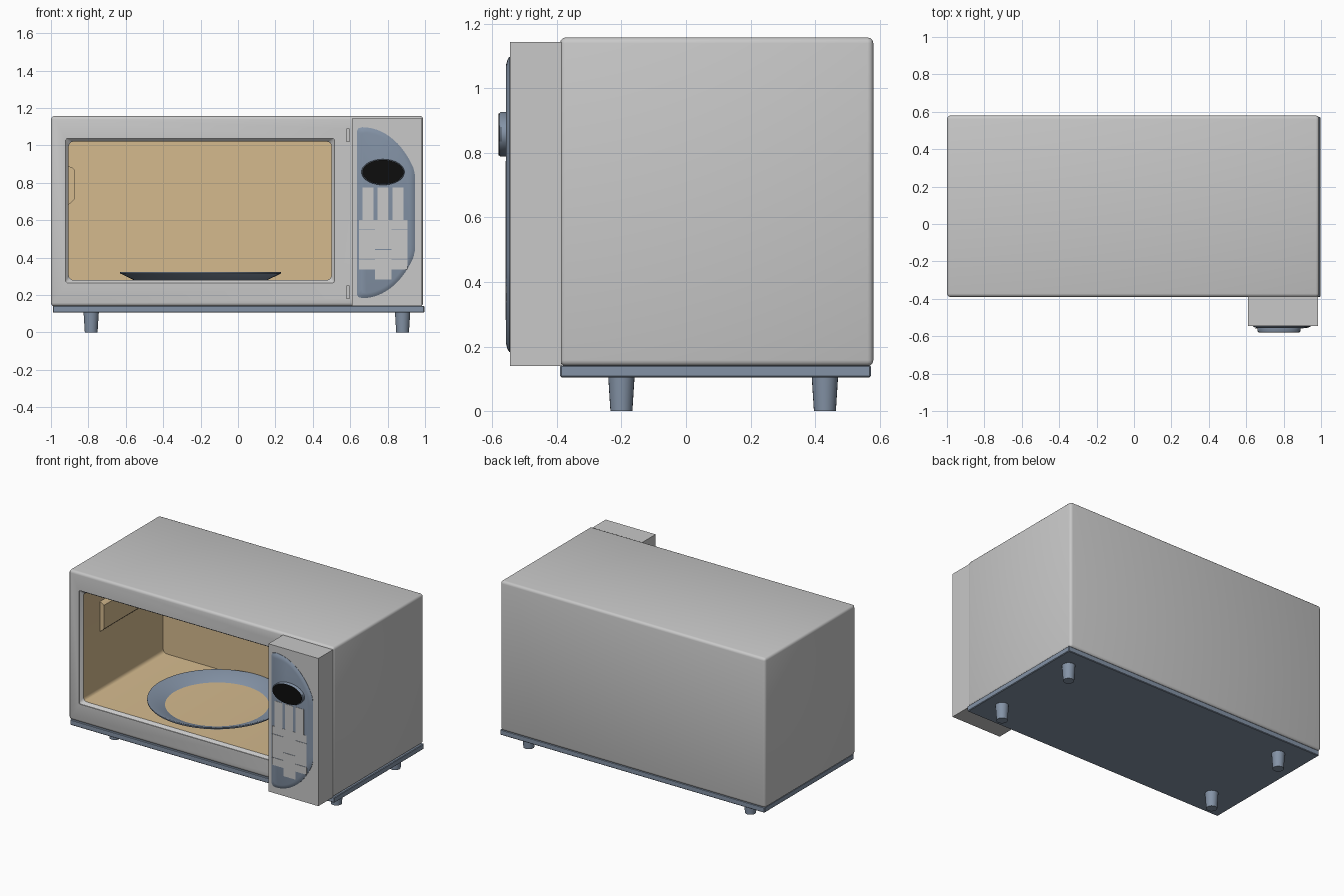
import bpy, bmesh, math

cube = bpy.data.objects.get("Cube")
if cube:
    bpy.data.objects.remove(cube, do_unlink=True)


def material(name, rgb):
    m = bpy.data.materials.new(name)
    m.use_nodes = True
    m.diffuse_color = (*rgb, 1)
    m.node_tree.nodes["Principled BSDF"].inputs["Base Color"].default_value = (*rgb, 1)
    return m


GREY = material("light grey", (0.58, 0.58, 0.58))
TAN = material("cavity tan", (0.66, 0.49, 0.27))
BLUE = material("slate blue", (0.23, 0.29, 0.38))
BLACK = material("display black", (0.004, 0.004, 0.004))


def finish(name, bm, *mats, smooth=True):
    bmesh.ops.recalc_face_normals(bm, faces=bm.faces[:])
    mesh = bpy.data.meshes.new(name)
    bm.to_mesh(mesh)
    bm.free()
    ob = bpy.data.objects.new(name, mesh)
    bpy.context.collection.objects.link(ob)
    for m in mats:
        mesh.materials.append(m)
    if smooth:
        shade(ob)
    return ob


def shade(ob):
    bpy.ops.object.select_all(action='DESELECT')
    ob.select_set(True)
    bpy.context.view_layer.objects.active = ob
    bpy.ops.object.shade_smooth_by_angle(angle=math.radians(35))


def box(name, x, y, z, *mats, bevel=0, segments=3):
    """Box from (min, max) pairs, with optional rounded edges."""
    bm = bmesh.new()
    bmesh.ops.create_cube(bm, size=1)
    for v in bm.verts:
        for i, (lo, hi) in enumerate((x, y, z)):
            v.co[i] = lo if v.co[i] < 0 else hi
    if bevel:
        bmesh.ops.bevel(bm, geom=bm.edges[:], offset=bevel, segments=segments,
                        profile=0.5, affect='EDGES')
    return finish(name, bm, *mats, smooth=bevel > 0)


def loft(name, sections, *mats, index=0):
    """Skin between (outline, y) sections and cap both ends."""
    bm = bmesh.new()
    rings = [[bm.verts.new((x, y, z)) for x, z in pts] for pts, y in sections]
    n = len(rings[0])
    for a, b in zip(rings, rings[1:]):
        for i in range(n):
            bm.faces.new((a[i], a[(i + 1) % n], b[(i + 1) % n], b[i]))
    bm.faces.new(rings[0])
    bm.faces.new(rings[-1])
    for f in bm.faces:
        f.material_index = index
    return finish(name, bm, *mats)


def lathe(name, profile, center, mat, steps):
    """Revolve a closed (radius, z) profile about a vertical axis."""
    bm = bmesh.new()
    rings = []
    for k in range(steps):
        a = 2 * math.pi * k / steps
        rings.append([bm.verts.new((center[0] + r * math.cos(a),
                                    center[1] + r * math.sin(a), z)) for r, z in profile])
    n = len(profile)
    for k in range(steps):
        a, b = rings[k], rings[(k + 1) % steps]
        for i in range(n):
            bm.faces.new((a[i], a[(i + 1) % n], b[(i + 1) % n], b[i]))
    return finish(name, bm, mat)


def rounded_rect(x0, x1, z0, z1, r, steps=4):
    pts = []
    corners = ((x1 - r, z1 - r), (x0 + r, z1 - r), (x0 + r, z0 + r), (x1 - r, z0 + r))
    for q, (cx, cz) in enumerate(corners):
        for i in range(steps + 1):
            a = math.pi / 2 * (q + i / steps)
            pts.append((cx + r * math.cos(a), cz + r * math.sin(a)))
    return pts


def oval(cx, cz, rx, rz, steps=40):
    return [(cx + rx * math.cos(2 * math.pi * i / steps),
             cz + rz * math.sin(2 * math.pi * i / steps)) for i in range(steps)]


def cut(target, cutter):
    cutter.hide_render = True
    mod = target.modifiers.new("cut", 'BOOLEAN')
    mod.operation = 'DIFFERENCE'
    mod.solver = 'EXACT'
    mod.object = cutter
    bpy.ops.object.select_all(action='DESELECT')
    target.select_set(True)
    bpy.context.view_layer.objects.active = target
    bpy.ops.object.modifier_apply(modifier=mod.name)
    bpy.data.objects.remove(cutter, do_unlink=True)


# Housing with a tan cavity, chamfered opening and two hinge slots
body = box("housing", (-1, 0.99), (-0.39, 0.58), (0.14, 1.157), GREY, TAN, bevel=0.018)
inner = rounded_rect(-0.905, 0.5, 0.28, 1.02, 0.025)
outer = rounded_rect(-0.921, 0.515, 0.265, 1.036, 0.008)
cut(body, loft("cavity_cutter", [(inner, -0.45), (inner, 0.49)], GREY, TAN, index=1))
cut(body, loft("lip_cutter", [(outer, -0.42), (outer, -0.385), (inner, -0.365)], GREY, TAN))
for z in (0.18, 1.02):
    cut(body, box("slot_cutter", (0.58, 0.596), (-0.42, -0.365), (z, z + 0.068), GREY, TAN))
shade(body)

# Cover on the cavity's side wall
cover = [(-0.91, 0.68), (-0.89, 0.695), (-0.875, 0.71), (-0.875, 0.87), (-0.885, 0.88), (-0.91, 0.89)]
loft("cavity_wall_cover", [(cover, -0.19), (cover, 0.19)], TAN)

# Turntable ring
lathe("turntable_ring", [(0.32, 0.283), (0.36, 0.281), (0.43, 0.315), (0.43, 0.322), (0.418, 0.322)],
      (-0.2, 0.06), BLUE, 64)

# Base tray and feet
box("base_tray", (-0.99, 0.997), (-0.39, 0.572), (0.105, 0.142), BLUE, bevel=0.004, segments=1)
for x in (-0.785, 0.88):
    for y in (-0.2, 0.43):
        bm = bmesh.new()
        ret = bmesh.ops.create_cone(bm, cap_ends=True, segments=24, radius1=0.034,
                                    radius2=0.041, depth=0.11)
        bmesh.ops.translate(bm, verts=ret["verts"], vec=(x, y, 0.055))
        finish("foot", bm, BLUE)

# Control housing
box("control_housing", (0.61, 0.985), (-0.545, -0.385), (0.14, 1.143), GREY)


def d_outline(inset):
    """Half oval with a straight left side and a flattened right side."""
    cx, cz, rx, rz = 0.665, 0.64, 0.32 - inset, 0.457 - inset
    pts = []
    for i in range(41):
        a = math.pi * (0.5 - i / 40)
        pts.append((min(cx + rx * math.cos(a), 0.945 - inset), cz + rz * math.sin(a)))
    left = 0.635 + inset
    pts += [(left + 0.008, cz - rz + 0.006), (left, cz - rz + 0.022),
            (left, cz + rz - 0.022), (left + 0.008, cz + rz - 0.006)]
    return pts


loft("control_plate", [(d_outline(0), -0.54), (d_outline(0), -0.547),
                       (d_outline(0.01), -0.553), (d_outline(0.025), -0.557)], BLUE)

# Oval display
loft("display_rim", [(oval(0.775, 0.857, 0.115, 0.069), -0.55),
                     (oval(0.775, 0.857, 0.115, 0.069), -0.573),
                     (oval(0.775, 0.857, 0.111, 0.066), -0.578)], BLUE)
loft("display_screen", [(oval(0.775, 0.857, 0.11, 0.065), -0.576),
                        (oval(0.775, 0.857, 0.11, 0.065), -0.58)], BLACK)

# Keypad plates: three tall keys, two side columns and a centre column
keys = [(x, x + 0.06, 0.6, 0.775) for x in (0.665, 0.745, 0.825)]
rows = ((0.337, 0.387), (0.391, 0.547), (0.551, 0.602))
keys += [(x, x + 0.084, lo, hi) for x in (0.648, 0.822) for lo, hi in rows]
keys += [(0.732, 0.822, 0.445, 0.602), (0.732, 0.822, 0.282, 0.441)]
for x0, x1, z0, z1 in keys:
    box("key", (x0, x1), (-0.559, -0.555), (z0, z1), GREY)
